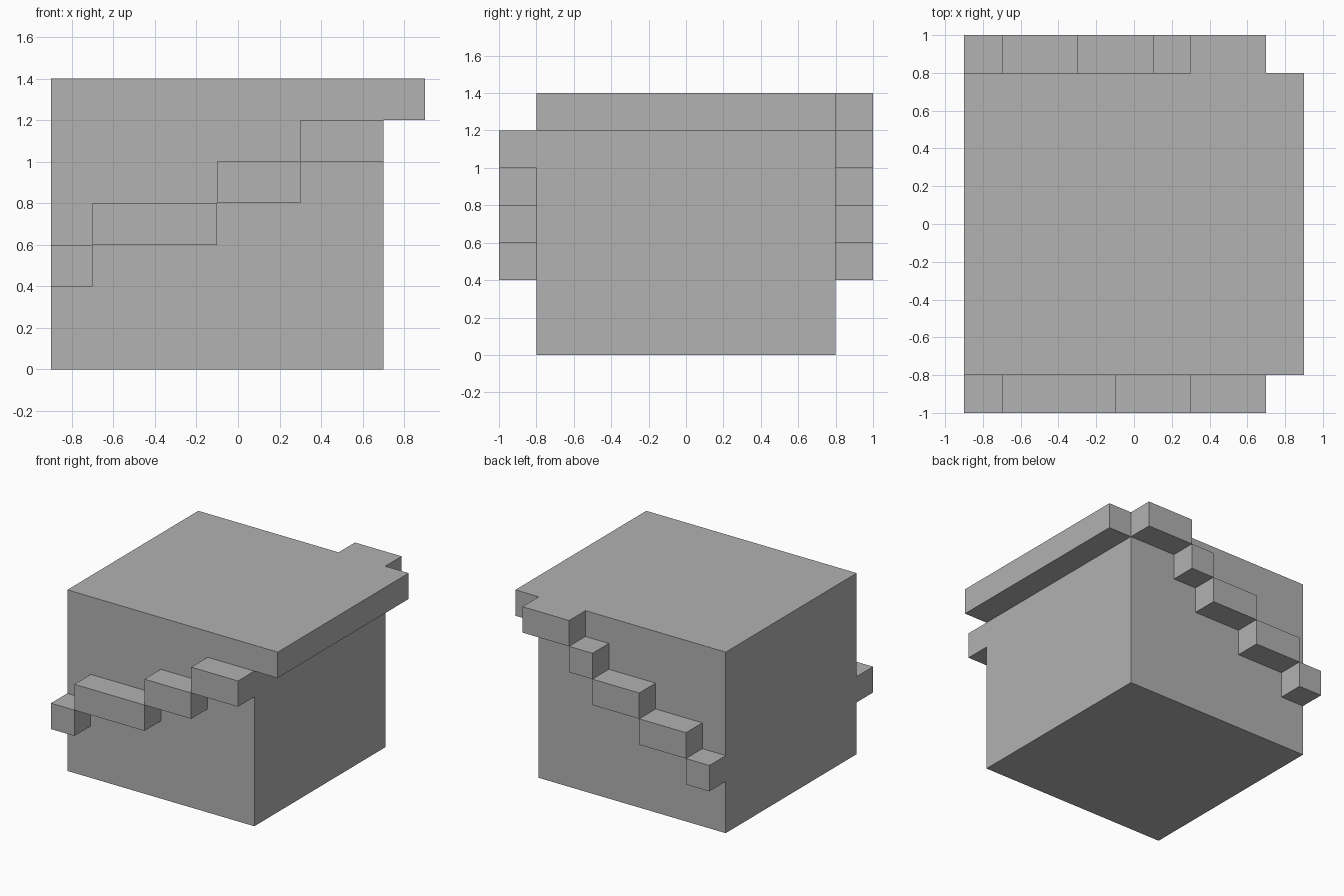
import bpy
import bmesh
from mathutils import Vector

cube = bpy.data.objects.get("Cube")
if cube:
    bpy.data.objects.remove(cube, do_unlink=True)

STEP = 0.2      # height and depth of every stepped block
HALF = 0.8      # half depth of the main body

grey = bpy.data.materials.new("plain grey")
grey.use_nodes = True
colour = (0.445, 0.445, 0.445, 1)
grey.diffuse_color = colour
grey.node_tree.nodes["Principled BSDF"].inputs["Base Color"].default_value = colour


def finish(name, bm):
    bmesh.ops.recalc_face_normals(bm, faces=bm.faces)
    mesh = bpy.data.meshes.new(name)
    bm.to_mesh(mesh)
    bm.free()
    mesh.materials.append(grey)
    obj = bpy.data.objects.new(name, mesh)
    bpy.context.collection.objects.link(obj)


def extrude_profile(name, points, y0, y1):
    """Solid made from an x-z outline swept along y."""
    bm = bmesh.new()
    face = bm.faces.new([bm.verts.new((x, y0, z)) for x, z in points])
    swept = bmesh.ops.extrude_face_region(bm, geom=[face], use_keep_orig=True)
    verts = [g for g in swept["geom"] if isinstance(g, bmesh.types.BMVert)]
    bmesh.ops.translate(bm, verts=verts, vec=Vector((0, y1 - y0, 0)))
    finish(name, bm)


# Main body with the overhanging top lip
extrude_profile("body_with_lip",
                [(-0.9, 0), (0.7, 0), (0.7, 1.2), (0.9, 1.2), (0.9, 1.4), (-0.9, 1.4)],
                -HALF, HALF)

# Rising stepped blocks on the front and back walls
stairs = {
    "front": (-1, [-0.9, -0.7, -0.1, 0.3, 0.7]),
    "back": (1, [-0.9, -0.7, -0.3, 0.1, 0.3, 0.7]),
}
for wall, (side, stops) in stairs.items():
    for i, (x0, x1) in enumerate(zip(stops, stops[1:])):
        z0 = 0.4 + i * STEP
        z1 = z0 + STEP
        extrude_profile(f"{wall}_step_{i + 1}",
                        [(x0, z0), (x1, z0), (x1, z1), (x0, z1)],
                        side * HALF, side * (HALF + STEP))
